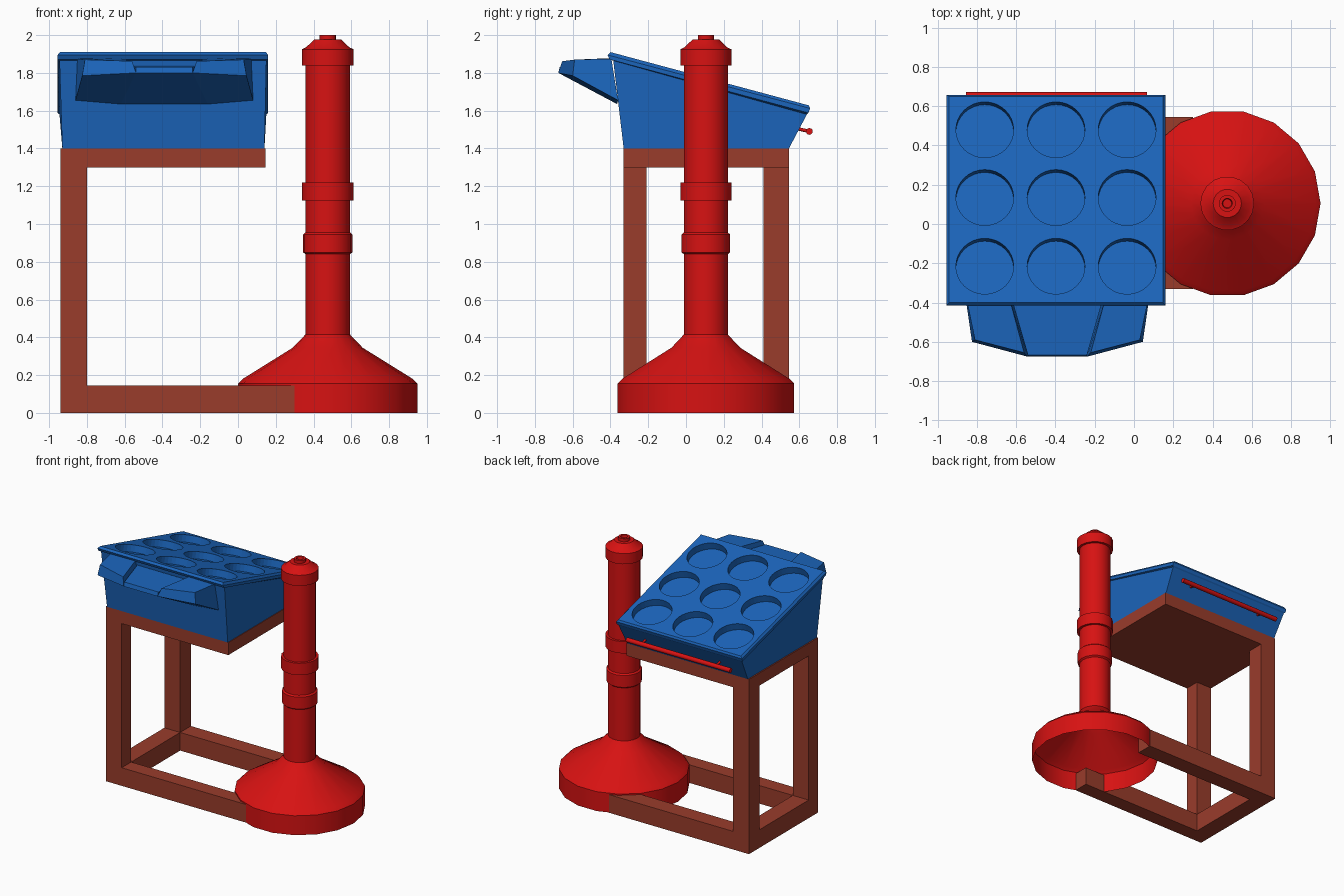
import bpy, bmesh, math
from mathutils import Matrix, Vector

if "Cube" in bpy.data.objects:
    bpy.data.objects.remove(bpy.data.objects["Cube"])


def mat(name, rgb):
    m = bpy.data.materials.new(name)
    m.diffuse_color = (*rgb, 1)
    m.use_nodes = True
    m.node_tree.nodes["Principled BSDF"].inputs["Base Color"].default_value = m.diffuse_color
    return m


RED = mat("red", (0.68, 0.006, 0.006))
BLUE = mat("blue", (0.011, 0.13, 0.50))
WOOD = mat("wood", (0.32, 0.045, 0.024))


def finish(name, bm, material, smooth=False):
    bmesh.ops.recalc_face_normals(bm, faces=bm.faces)
    me = bpy.data.meshes.new(name)
    bm.to_mesh(me)
    bm.free()
    ob = bpy.data.objects.new(name, me)
    bpy.context.collection.objects.link(ob)
    me.materials.append(material)
    if smooth:
        bpy.ops.object.select_all(action='DESELECT')
        bpy.context.view_layer.objects.active = ob
        ob.select_set(True)
        bpy.ops.object.shade_smooth_by_angle(angle=math.radians(35))
    return ob


def loft(name, loops, material, bottom=True, top=True, smooth=False):
    """Skin between closed loops with equal point counts."""
    bm = bmesh.new()
    rings = [[bm.verts.new(p) for p in lp] for lp in loops]
    n = len(rings[0])
    for a, b in zip(rings, rings[1:]):
        for i in range(n):
            j = (i + 1) % n
            bm.faces.new((a[i], a[j], b[j], b[i]))
    if bottom:
        bm.faces.new(rings[0])
    if top:
        bm.faces.new(rings[-1])
    return finish(name, bm, material, smooth)


def lathe(name, profile, centre, sides=18, **kw):
    loops = [[(centre[0] + r * math.cos(2 * math.pi * i / sides),
               centre[1] + r * math.sin(2 * math.pi * i / sides), z)
              for i in range(sides)] for r, z in profile]
    return loft(name, loops, RED, smooth=True, **kw)


def prism(name, outline_xz, y0, y1, material):
    return loft(name, [[(x, y, z) for x, z in outline_xz] for y in (y0, y1)], material)


def rod(bm, a, b, r, sides=12):
    a, b = Vector(a), Vector(b)
    d = b - a
    m = Matrix.Translation((a + b) / 2) @ d.to_track_quat('Z', 'Y').to_matrix().to_4x4()
    bmesh.ops.create_cone(bm, cap_ends=True, segments=sides, radius1=r, radius2=r,
                          depth=d.length, matrix=m)


# Post with flared hollow base, two collars and a stepped cap
POLE = (0.475, 0.105)
lathe("post_and_base", [(0.475, 0), (0.475, 0.155), (0.45, 0.18), (0.185, 0.345),
                        (0.118, 0.415), (0.118, 1.85)], POLE, bottom=False)
lathe("lower_collar", [(0.118, 0.84), (0.13, 0.85), (0.13, 0.945), (0.118, 0.955)], POLE)
lathe("upper_collar", [(0.137, 1.125), (0.137, 1.22)], POLE)
lathe("post_cap", [(0.137, 1.84), (0.137, 1.925), (0.115, 1.935), (0.072, 1.976),
                   (0.043, 1.976), (0.043, 2.0), (0.026, 2.0), (0.022, 1.98)], POLE)

# Wooden stand
leg = [(-0.94, 0), (0.3, 0), (0.3, 0.145), (-0.8, 0.145), (-0.8, 1.3), (-0.94, 1.3)]
prism("front_leg", leg, -0.33, -0.21, WOOD)
prism("back_leg", leg, 0.41, 0.545, WOOD)
prism("left_floor_rail", [(-0.94, 0), (-0.8, 0), (-0.8, 0.145), (-0.94, 0.145)],
      -0.21, 0.41, WOOD)
prism("stand_top", [(-0.94, 1.3), (0.145, 1.3), (0.145, 1.4), (-0.94, 1.4)],
      -0.33, 0.545, WOOD)


# Sloped console box with a chamfered rim
def rect(x0, x1, front, back):
    return [(x0, *front), (x1, *front), (x1, *back), (x0, *back)]


box = loft("console_box", [
    rect(-0.93, 0.14, (-0.33, 1.4), (0.545, 1.4)),
    rect(-0.945, 0.15, (-0.385, 1.865), (0.64, 1.58)),
    rect(-0.955, 0.16, (-0.405, 1.872), (0.648, 1.588)),
    rect(-0.955, 0.16, (-0.415, 1.895), (0.657, 1.612)),
    rect(-0.942, 0.147, (-0.40, 1.91), (0.65, 1.628))], BLUE)

# Nine round pockets sunk into the sloped top
bm = bmesh.new()
slope = (1.628 - 1.91) / 1.05
tilt = Matrix.Rotation(math.atan(slope), 4, 'X')
for x in (-0.76, -0.397, -0.035):
    for y in (-0.215, 0.135, 0.48):
        place = Matrix.Translation((x, y, 1.91 + slope * (y + 0.40)))
        bmesh.ops.create_cone(bm, cap_ends=True, segments=32, radius1=0.147,
                              radius2=0.147, depth=0.11, matrix=place @ tilt)
cutter = finish("pocket_cutter", bm, BLUE)
cutter.hide_render = True
cutter.hide_set(True)
mod = box.modifiers.new("pockets", 'BOOLEAN')
mod.operation = 'DIFFERENCE'
mod.solver = 'EXACT'
mod.object = cutter

# Front lip: low centre panel with a raised wing on each side
MID = -0.39


def mirrored(pts):
    return [(2 * MID - x, y, z) for x, y, z in pts]


wing_low = [(-0.825, -0.60, 1.785), (-0.54, -0.676, 1.80),
            (-0.62, -0.365, 1.635), (-0.86, -0.36, 1.655)]
wing_high = [(-0.81, -0.59, 1.87), (-0.56, -0.655, 1.862),
             (-0.63, -0.395, 1.878), (-0.85, -0.395, 1.875)]
loft("lip_left_wing", [wing_low, wing_high], BLUE)
loft("lip_right_wing", [mirrored(wing_low), mirrored(wing_high)], BLUE)
edge_low = [(-0.54, -0.676, 1.80), (-0.62, -0.365, 1.635)]
edge_high = [(-0.54, -0.668, 1.832), (-0.62, -0.39, 1.84)]
loft("lip_centre", [e + mirrored(e)[::-1] for e in (edge_low, edge_high)], BLUE)

# Back handle bar on two stubs
bm = bmesh.new()
rod(bm, (-0.855, 0.653, 1.49), (0.065, 0.653, 1.49), 0.018)
for x in (-0.72, -0.06):
    rod(bm, (x, 0.58, 1.507), (x, 0.653, 1.49), 0.009)
finish("back_handle", bm, RED, smooth=True)
